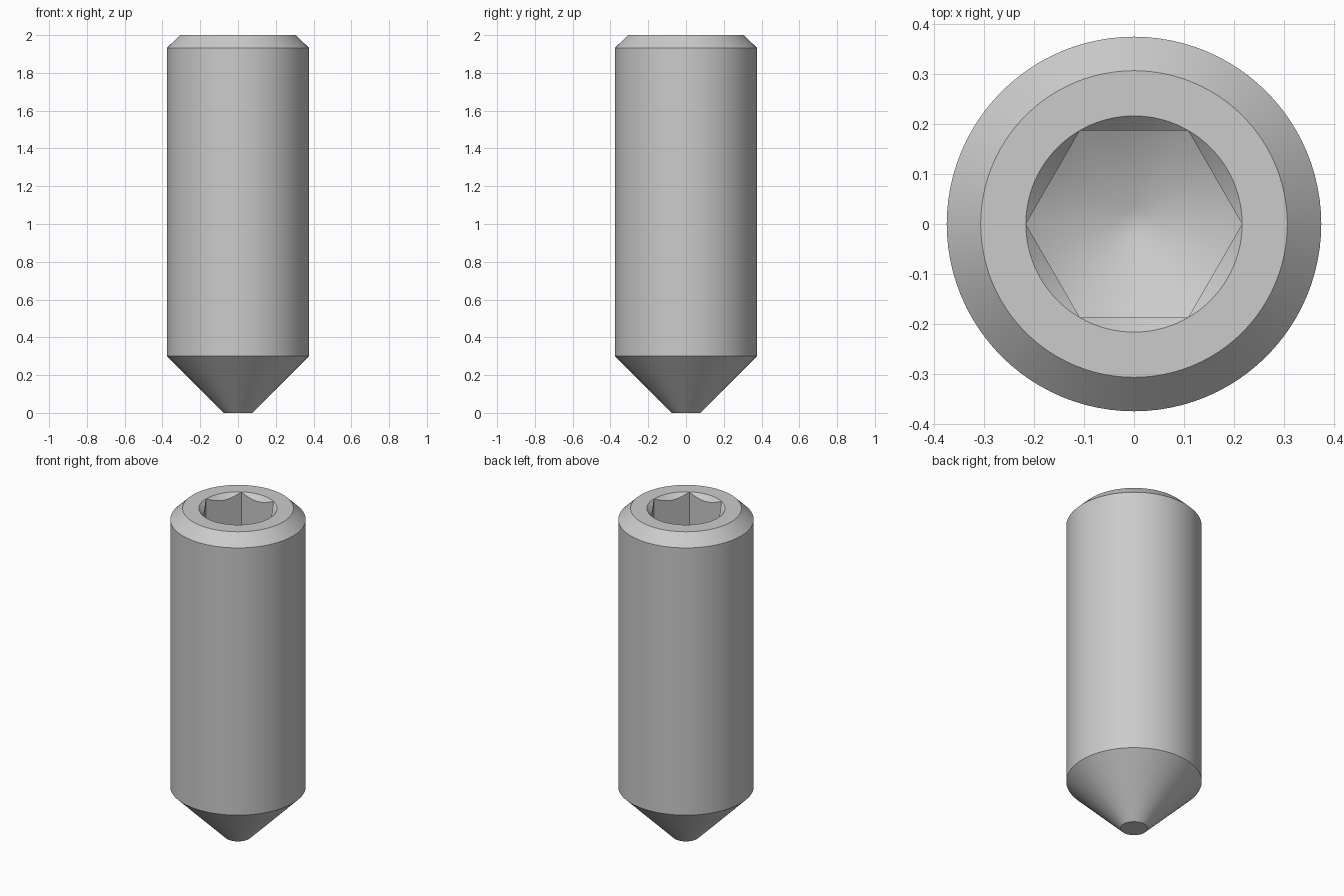
import bpy, bmesh
from math import sin, cos, tan, pi, radians

cube = bpy.data.objects.get("Cube")
if cube:
    bpy.data.objects.remove(cube, do_unlink=True)

SEGMENTS = 96             # multiple of six, so socket corners land on vertices
FLAT = 0.1875             # socket centre to flat
CORNER = FLAT / cos(pi / 6)
FLOOR_Z = 1.5             # socket floor at the flats
FLOOR_SLOPE = tan(radians(30))


def hex_radius(angle):
    """Distance from the axis to the hexagon wall, corners on the x axis."""
    return FLAT / cos(angle % (pi / 3) - pi / 6)


def circle(radius, z):
    return lambda angle: (radius, z)


def countersink_edge(angle):
    r = hex_radius(angle)
    return r, 2 - (CORNER - r)


def floor_edge(angle):
    r = hex_radius(angle)
    return r, FLOOR_Z + (r - FLAT) * FLOOR_SLOPE


def loft(name, rings, material):
    """Skin a stack of rings around z and cap both ends."""
    bm = bmesh.new()
    loops = []
    for ring in rings:
        loop = []
        for i in range(SEGMENTS):
            angle = 2 * pi * i / SEGMENTS
            r, z = ring(angle)
            loop.append(bm.verts.new((r * cos(angle), r * sin(angle), z)))
        loops.append(loop)
    for a, b in zip(loops, loops[1:]):
        for i in range(SEGMENTS):
            j = (i + 1) % SEGMENTS
            bm.faces.new((a[i], a[j], b[j], b[i]))
    bm.faces.new(loops[0])
    bm.faces.new(loops[-1])
    bmesh.ops.remove_doubles(bm, verts=bm.verts, dist=1e-5)
    bmesh.ops.recalc_face_normals(bm, faces=bm.faces)
    mesh = bpy.data.meshes.new(name)
    bm.to_mesh(mesh)
    bm.free()
    mesh.materials.append(material)
    obj = bpy.data.objects.new(name, mesh)
    bpy.context.collection.objects.link(obj)
    return obj


steel = bpy.data.materials.new("grey_steel")
steel.use_nodes = True
steel.diffuse_color = (0.6, 0.6, 0.6, 1)
steel.node_tree.nodes["Principled BSDF"].inputs["Base Color"].default_value = (0.6, 0.6, 0.6, 1)

# Cone point, shank, top chamfer, then down into the hex socket
TIP = 0.03
screw = loft("set_screw", [
    circle(0.075, 0),
    circle(0.375, 0.3),
    circle(0.375, 1.933),
    circle(0.307, 2),
    circle(CORNER, 2),
    countersink_edge,
    floor_edge,
    circle(TIP, FLOOR_Z - (FLAT - TIP) * FLOOR_SLOPE),
], steel)

bpy.ops.object.select_all(action='DESELECT')
screw.select_set(True)
bpy.context.view_layer.objects.active = screw
bpy.ops.object.shade_smooth_by_angle(angle=radians(35))
